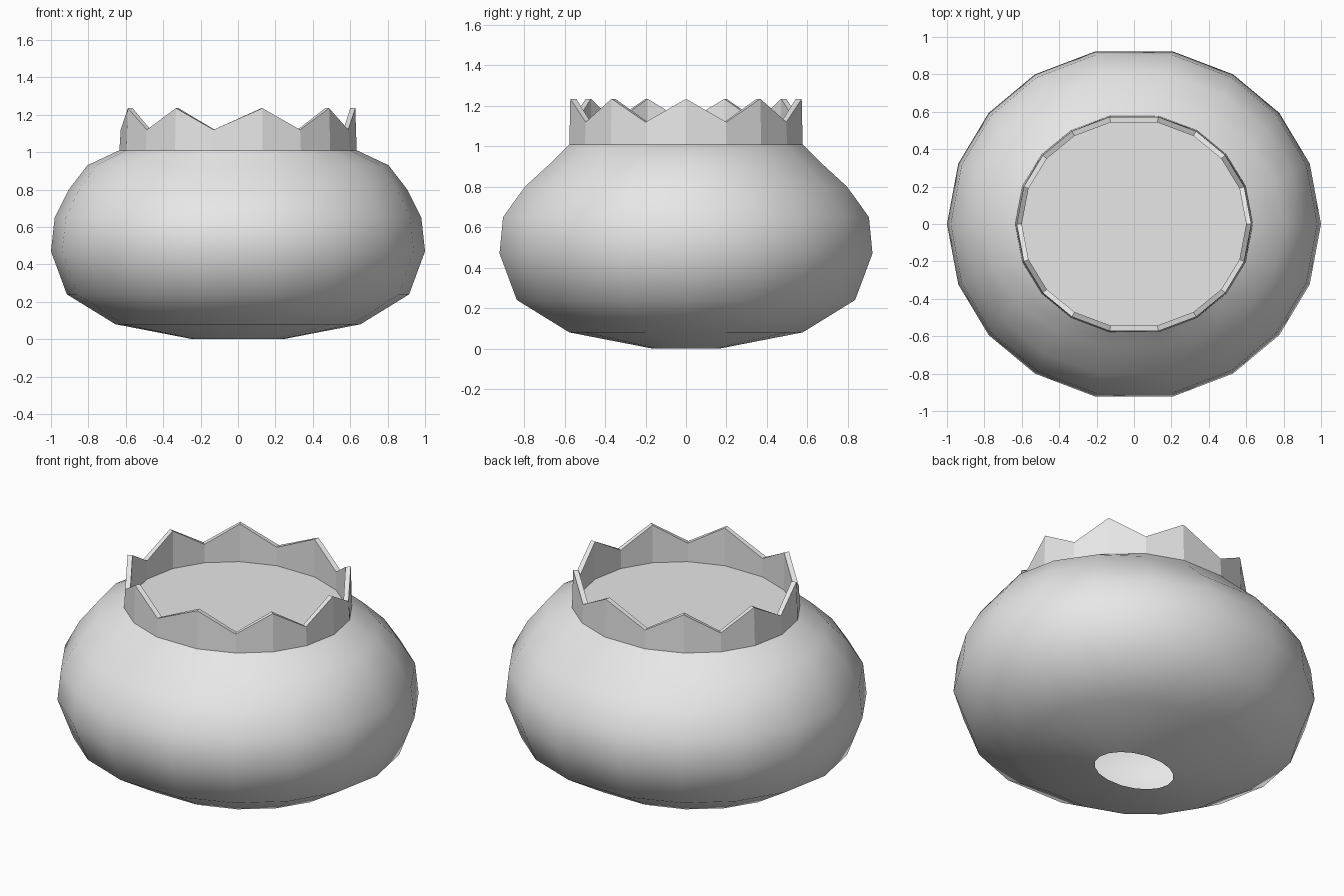
import bpy
from math import cos, sin, radians

cube = bpy.data.objects.get("Cube")
if cube:
    bpy.data.objects.remove(cube)

grey = bpy.data.materials.new("light_grey")
grey.use_nodes = True
grey.diffuse_color = (0.8, 0.8, 0.8, 1)
grey.node_tree.nodes["Principled BSDF"].inputs["Base Color"].default_value = (0.8, 0.8, 0.8, 1)

# Eighteen corners around, with slightly wider sides at front and back
quarter = [0, 20, 39, 58, 78]
half = quarter + [180 - a for a in reversed(quarter[1:])]
angles = [radians(a) for a in half + [a + 180 for a in half]]
N = len(angles)


def ring(rx, ry, z):
    """Oval ring of points; z is a height or a function of the corner index."""
    height = z if callable(z) else lambda i: z
    return [(rx * cos(a), ry * sin(a), height(i)) for i, a in enumerate(angles)]


def loft(name, rings, closed=False, smooth=False):
    """Join successive rings with quads, optionally back to the first one."""
    verts = [p for r in rings for p in r]
    count = len(rings)
    faces = []
    for k in range(count if closed else count - 1):
        a, b = k * N, (k + 1) % count * N
        for i in range(N):
            j = (i + 1) % N
            faces.append((a + i, a + j, b + j, b + i))
    return add_mesh(name, verts, faces, smooth)


def add_mesh(name, verts, faces, smooth=False):
    mesh = bpy.data.meshes.new(name)
    mesh.from_pydata(verts, [], faces)
    mesh.materials.append(grey)
    mesh.polygons.foreach_set("use_smooth", [smooth] * len(faces))
    obj = bpy.data.objects.new(name, mesh)
    bpy.context.collection.objects.link(obj)
    return obj


# Rounded squat body, open underneath: half width, half depth, height
profile = [
    (0.24, 0.17, 0.0), (0.655, 0.59, 0.08), (0.915, 0.855, 0.24),
    (1.0, 0.943, 0.47), (0.98, 0.925, 0.65), (0.905, 0.815, 0.8),
    (0.805, 0.67, 0.93), (0.635, 0.59, 1.01),
]
loft("body", [ring(*p) for p in profile], smooth=True)

# Flat lid inside the crown
add_mesh("lid", ring(0.615, 0.57, 1.01), [tuple(range(N))])


# Zigzag crown: a thin wall whose top alternates between tips and notches
def zigzag(i):
    return 1.235 if i % 2 == 0 else 1.12


loft("crown", [
    ring(0.635, 0.59, 1.0), ring(0.627, 0.585, zigzag),
    ring(0.6, 0.555, zigzag), ring(0.6, 0.555, 1.0),
], closed=True)
